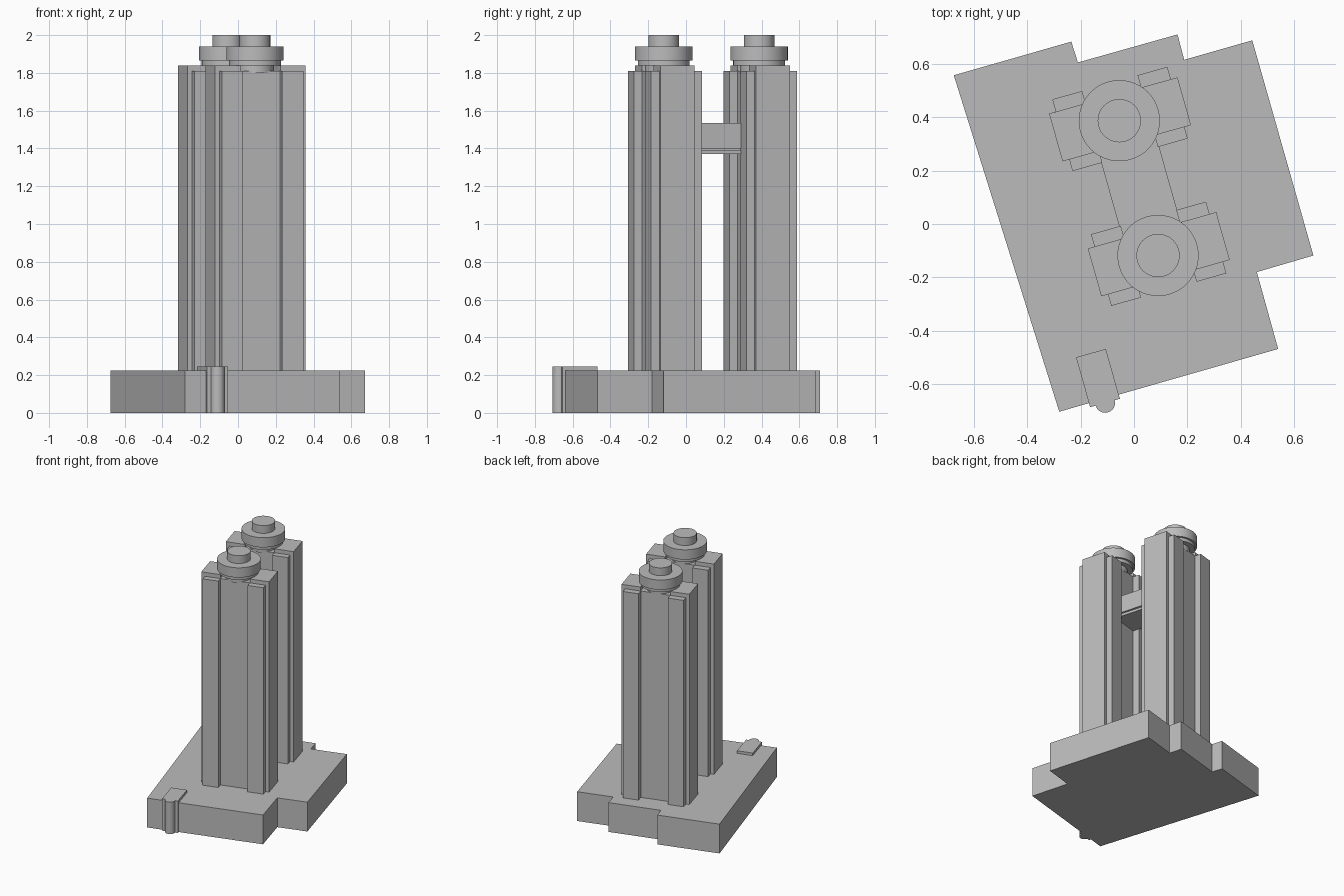
import bpy, bmesh, math
from mathutils import Matrix, Vector

cube = bpy.data.objects.get("Cube")
if cube:
    bpy.data.objects.remove(cube, do_unlink=True)

grey = bpy.data.materials.new("concrete_grey")
grey.use_nodes = True
grey.diffuse_color = (0.5, 0.5, 0.5, 1)
grey.node_tree.nodes["Principled BSDF"].inputs["Base Color"].default_value = (0.5, 0.5, 0.5, 1)

TURN = math.radians(15.8)
BASE_TOP = 0.225


def finish(name, bm, origin=(0, 0), turn=TURN):
    mesh = bpy.data.meshes.new(name)
    bmesh.ops.recalc_face_normals(bm, faces=bm.faces)
    bm.to_mesh(mesh)
    bm.free()
    mesh.materials.append(grey)
    ob = bpy.data.objects.new(name, mesh)
    ob.location = (*origin, 0)
    ob.rotation_euler.z = turn
    bpy.context.collection.objects.link(ob)
    return ob


def box(name, u, v, z, origin):
    """Box from (min, max) ranges in the turned frame of the origin."""
    bm = bmesh.new()
    size = [r[1] - r[0] for r in (u, v, z)]
    mid = Vector([(r[0] + r[1]) / 2 for r in (u, v, z)])
    bmesh.ops.create_cube(bm, size=1, matrix=Matrix.Translation(mid) @ Matrix.Diagonal((*size, 1)))
    return finish(name, bm, origin)


def drum(name, radius, z, origin):
    bm = bmesh.new()
    bmesh.ops.create_cone(bm, cap_ends=True, segments=48, radius1=radius, radius2=radius,
                          depth=z[1] - z[0], matrix=Matrix.Translation((0, 0, sum(z) / 2)))
    ob = finish(name, bm, origin)
    bpy.context.view_layer.objects.active = ob
    bpy.ops.object.select_all(action='DESELECT')
    ob.select_set(True)
    bpy.ops.object.shade_smooth_by_angle()


# Podium with notched outline
outline = [(-0.675, 0.557), (-0.235, 0.683), (-0.21, 0.605), (0.163, 0.71), (0.188, 0.615),
           (0.443, 0.688), (0.672, -0.118), (0.46, -0.18), (0.54, -0.468), (-0.28, -0.703)]
bm = bmesh.new()
face = bm.faces.new([bm.verts.new((x, y, 0)) for x, y in outline])
top = bmesh.ops.extrude_face_region(bm, geom=[face])["geom"]
bmesh.ops.translate(bm, vec=(0, 0, BASE_TOP), verts=[g for g in top if isinstance(g, bmesh.types.BMVert)])
finish("podium", bm, turn=0)

# Twin towers
front, back = (0.09, -0.118), (-0.055, 0.387)
for label, c in (("front", front), ("back", back)):
    box(label + "_tower_core", (-0.15, 0.15), (-0.089, 0.097), (BASE_TOP, 1.81), c)
    for side, s in (("left", 1), ("right", -1)):
        wing = sorted((s * 0.11 + 0.004, s * 0.25 + 0.004))
        slab = sorted((s * 0.108 + 0.004, s * 0.224 + 0.004))
        box(f"{label}_tower_{side}_wing", wing, (-0.089, 0.097), (BASE_TOP, 1.84), c)
        box(f"{label}_tower_{side}_slab", slab, (-0.134, 0.145), (BASE_TOP, 1.81), c)
    # Stacked round crown
    drum(label + "_crown_neck", 0.1, (1.8, 1.84), c)
    drum(label + "_crown_collar", 0.137, (1.84, 1.865), c)
    drum(label + "_crown_disc", 0.152, (1.865, 1.94), c)
    drum(label + "_crown_cap", 0.081, (1.94, 2.0), c)

# Sky bridge with a recessed joint above its floor plate
span = (0.09, 0.44)
box("bridge_hall", (-0.11, 0.115), span, (1.4, 1.535), front)
box("bridge_joint", (-0.1, 0.105), span, (1.39, 1.4), front)
box("bridge_floor", (-0.11, 0.115), span, (1.37, 1.39), front)

# Entrance block with a round pillar
porch = (-0.135, -0.577)
box("entrance_block", (-0.058, 0.058), (-0.097, 0.097), (0, 0.245), porch)
drum("entrance_pillar", 0.037, (0, 0.245), (-0.108, -0.67))
